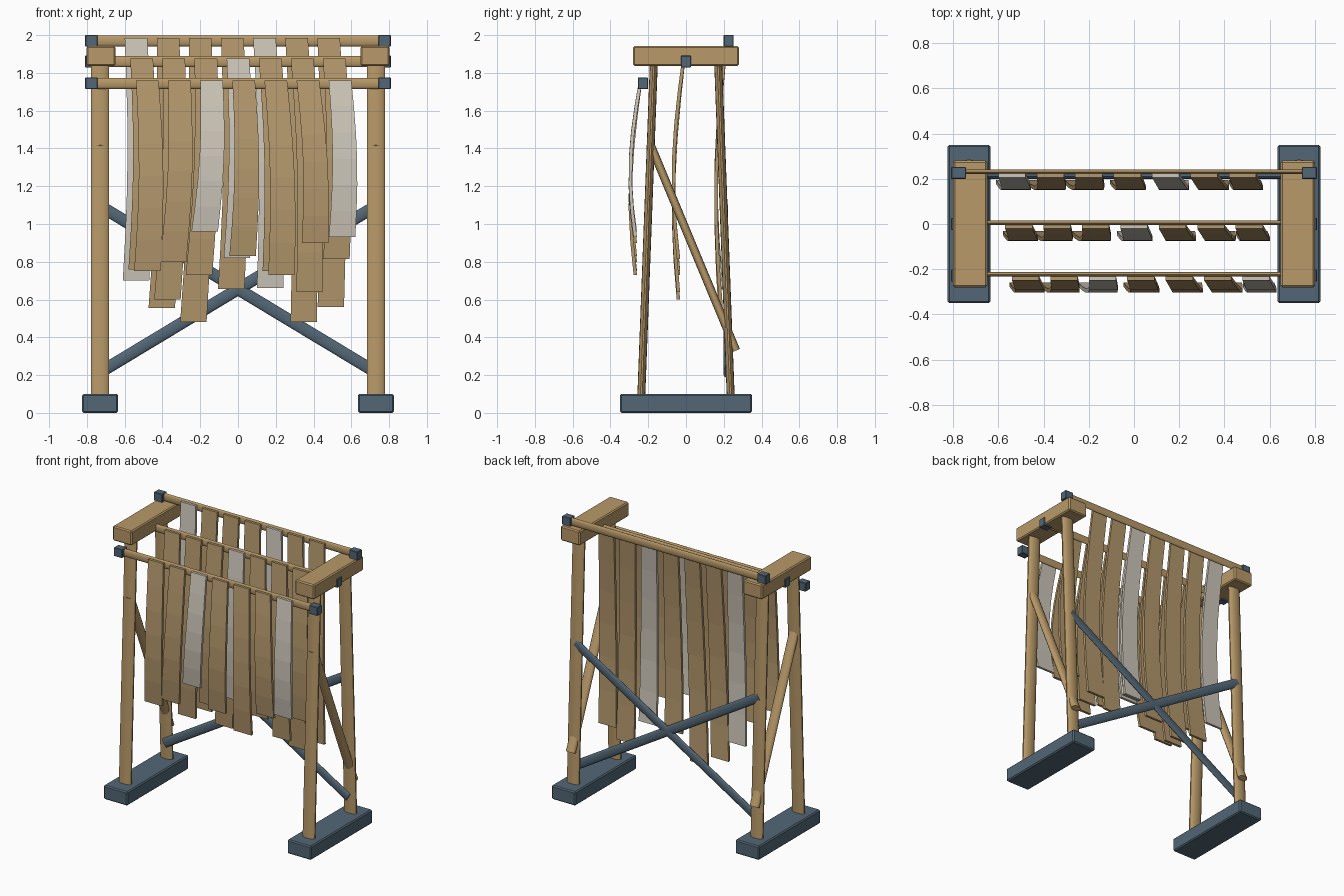
import bpy, bmesh, math
from mathutils import Matrix, Vector

old = bpy.data.objects.get("Cube")
if old:
    bpy.data.objects.remove(old, do_unlink=True)


def material(name, rgb):
    m = bpy.data.materials.new(name)
    m.use_nodes = True
    m.diffuse_color = (*rgb, 1)
    m.node_tree.nodes["Principled BSDF"].inputs["Base Color"].default_value = (*rgb, 1)
    return m


WOOD = material("tan wood", (0.48, 0.32, 0.14))
HIDE = material("tan strip", (0.45, 0.31, 0.15))
PALE = material("pale strip", (0.61, 0.565, 0.485))
SLATE = material("slate blue", (0.085, 0.135, 0.18))


def finish(name, bm, mat, smooth=False):
    bmesh.ops.recalc_face_normals(bm, faces=bm.faces)
    mesh = bpy.data.meshes.new(name)
    bm.to_mesh(mesh)
    bm.free()
    mesh.materials.append(mat)
    ob = bpy.data.objects.new(name, mesh)
    bpy.context.scene.collection.objects.link(ob)
    if smooth:
        bpy.ops.object.select_all(action="DESELECT")
        ob.select_set(True)
        bpy.context.view_layer.objects.active = ob
        bpy.ops.object.shade_smooth_by_angle(angle=math.radians(40))
    return ob


def box(name, centre, size, mat, bevel=0.0):
    bm = bmesh.new()
    bmesh.ops.create_cube(bm, size=1, matrix=Matrix.Translation(centre) @ Matrix.Diagonal((*size, 1)))
    if bevel:
        bmesh.ops.bevel(bm, geom=bm.edges[:], offset=bevel, segments=1, affect="EDGES")
    return finish(name, bm, mat)


def pole(name, a, b, u, ru, rv, mat):
    """Oval pole from a to b, with radius ru along axis u and rv across it."""
    a, b, u = Vector(a), Vector(b), Vector(u)
    d = (b - a).normalized()
    v = d.cross(u)
    m = Matrix((u * ru, v * rv, b - a)).transposed().to_4x4()
    m.translation = (a + b) / 2
    bm = bmesh.new()
    bmesh.ops.create_cone(bm, cap_ends=True, segments=14, radius1=1, radius2=1, depth=1, matrix=m)
    return finish(name, bm, mat, smooth=True)


def strip(name, x, y, top, bottom, sway, mat):
    """Hanging strip that bellies forward, drifts sideways and widens downward."""
    steps = 6
    bm = bmesh.new()
    rings = []
    for s in range(steps + 1):
        t = s / steps
        cx = x + sway * t + 0.02 * math.sin(math.pi * t)
        cy = y - 0.055 * math.sin(2.6 * t)
        cz = top + (bottom - top) * t
        w, h = 0.06 + 0.01 * t, 0.009
        rings.append([bm.verts.new((cx + i * w, cy + j * h, cz))
                      for i, j in ((-1, -1), (1, -1), (1, 1), (-1, 1))])
    for r, q in zip(rings, rings[1:]):
        for k in range(4):
            n = (k + 1) % 4
            bm.faces.new((r[k], r[n], q[n], q[k]))
    bm.faces.new(rings[0])
    bm.faces.new(rings[-1])
    return finish(name, bm, mat)


# Side frames: foot, top beam, two leaning posts and a diagonal brace
for side, s in (("left", 1), ("right", -1)):
    x = 0.73 * s
    box(side + "_foot", (x, 0, 0.05), (0.19, 0.7, 0.1), SLATE, 0.008)
    box(side + "_top_beam", (0.725 * s, 0, 1.89), (0.152, 0.56, 0.105), WOOD, 0.008)
    for end, e in (("front", -1), ("back", 1)):
        pole(f"{side}_{end}_post", (x, 0.237 * e, 0.08), (x, 0.17 * e, 1.86),
             (1, 0, 0), 0.049, 0.021, WOOD)
    pole(side + "_side_brace", (x, -0.19, 1.425), (x, 0.265, 0.33),
         (1, 0, 0), 0.036, 0.022, WOOD)
    # Crossed braces at the back
    pole(side + "_back_brace", (x, 0.21, 0.215), (-x, 0.21, 1.095),
         (0, 1, 0), 0.012, 0.032, SLATE)

# Three hanging rails with end blocks and seven strips each
rows = (
    ("front", -0.228, 1.745, (0.75, 0.80, 0.96, 0.83, 0.73, 0.90, 0.93)),
    ("middle", 0.0, 1.86, (0.76, 0.60, 0.73, 0.82, 0.75, 0.64, 0.815)),
    ("back", 0.226, 1.97, (0.70, 0.555, 0.48, 0.655, 0.66, 0.48, 0.56)),
)
for row, (label, y, z, bottoms) in enumerate(rows):
    pole(label + "_rail", (-0.77, y + 0.005, z), (0.77, y + 0.005, z),
         (0, 1, 0), 0.01, 0.029, WOOD)
    for side, s in (("left", 1), ("right", -1)):
        box(f"{label}_{side}_rail_end", (0.776 * s, y, z), (0.066, 0.053, 0.062), SLATE, 0.003)
    for i, bottom in enumerate(bottoms):
        x = (i - 3) * 0.17 + 0.03 * (1 - row)
        pale = (row * 7 + i) % 4 == 2
        strip(f"{label}_strip_{i + 1}", x, y - 0.012, z + 0.015, bottom,
              -0.04 * math.sin(i), PALE if pale else HIDE)
